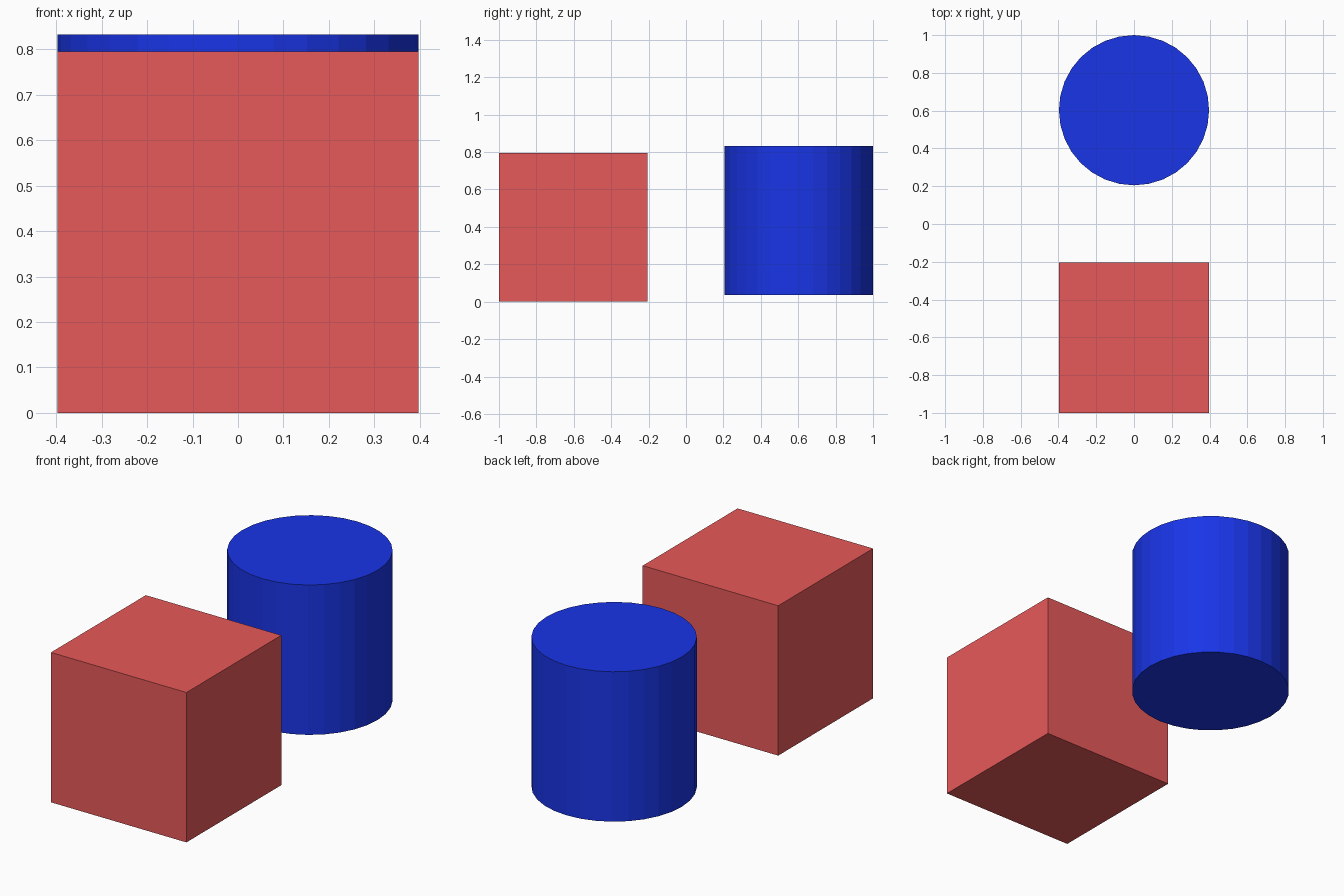
import bpy

if "Cube" in bpy.data.objects:
    bpy.data.objects.remove(bpy.data.objects["Cube"])

SIZE = 0.795


def paint(obj, name, color):
    obj.name = name
    mat = bpy.data.materials.new(name + "_paint")
    mat.diffuse_color = (*color, 1)
    mat.use_nodes = True
    mat.node_tree.nodes["Principled BSDF"].inputs["Base Color"].default_value = mat.diffuse_color
    obj.data.materials.append(mat)


# Red cube at the front, resting on the ground
bpy.ops.mesh.primitive_cube_add(size=SIZE, location=(0, -1 + SIZE / 2, SIZE / 2))
paint(bpy.context.object, "red_cube", (0.8, 0.1, 0.1))

# Blue flat-shaded cylinder at the back, raised slightly
bpy.ops.mesh.primitive_cylinder_add(vertices=32, radius=SIZE / 2, depth=SIZE,
                                    location=(0, 1 - SIZE / 2, 0.037 + SIZE / 2))
paint(bpy.context.object, "blue_cylinder", (0.01, 0.035, 0.8))
